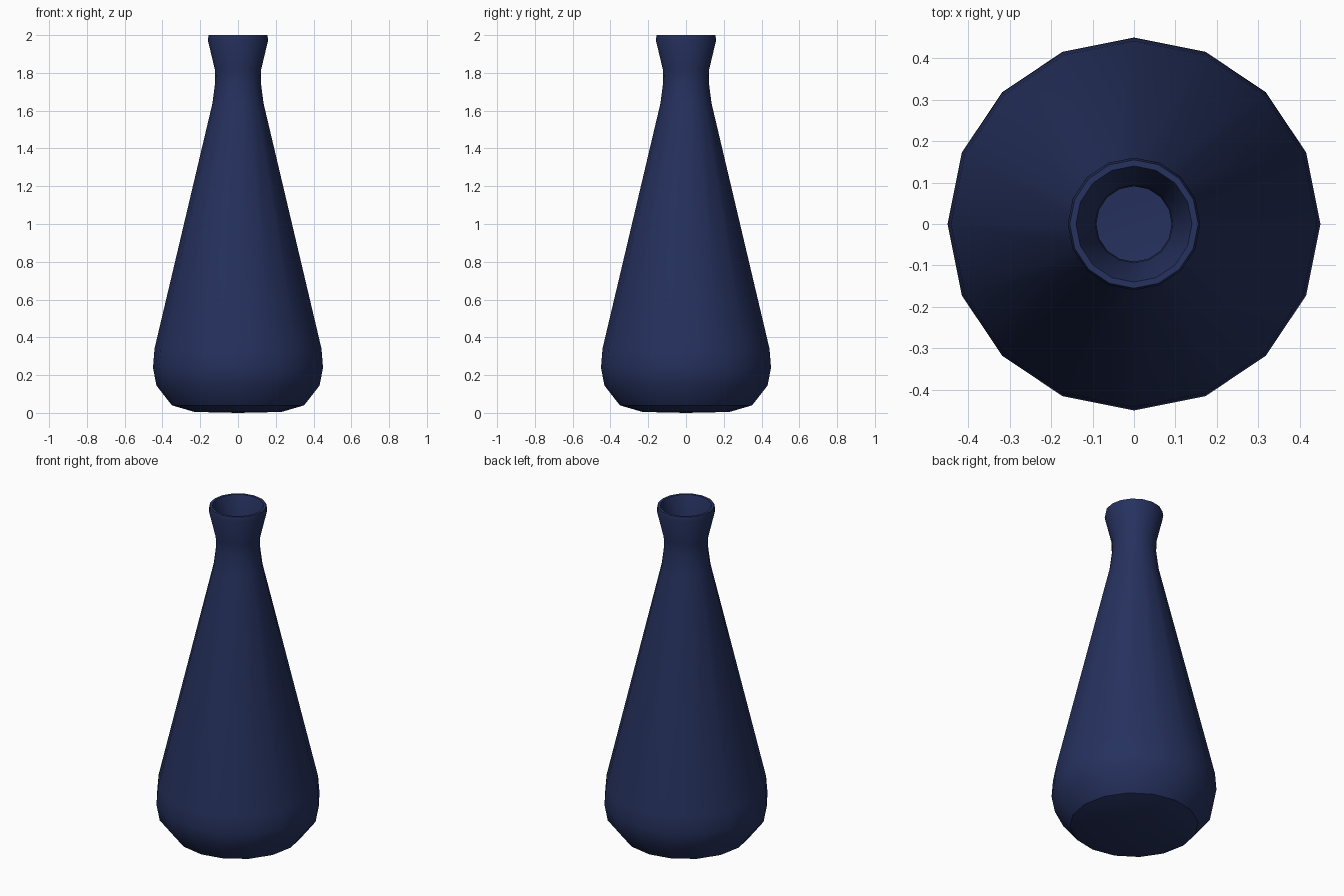
import bpy
import bmesh
import math

SIDES = 16

cube = bpy.data.objects.get("Cube")
if cube:
    bpy.data.objects.remove(cube, do_unlink=True)

# Dark blue glaze
glaze = bpy.data.materials.new("dark_blue_glaze")
glaze.use_nodes = True
colour = (0.019, 0.031, 0.112, 1)
glaze.diffuse_color = colour
glaze.node_tree.nodes["Principled BSDF"].inputs["Base Color"].default_value = colour


def lathe(name, profile, material):
    """Revolve (radius, height) points around z; zero radius makes a pole."""
    bm = bmesh.new()
    rings = []
    for r, z in profile:
        if r == 0:
            rings.append([bm.verts.new((0, 0, z))] * SIDES)
        else:
            angles = [math.tau * i / SIDES for i in range(SIDES)]
            rings.append([bm.verts.new((r * math.cos(a), r * math.sin(a), z)) for a in angles])
    for low, high in zip(rings, rings[1:]):
        for i in range(SIDES):
            j = (i + 1) % SIDES
            corners = dict.fromkeys((low[i], low[j], high[j], high[i]))
            bm.faces.new(list(corners))
    bmesh.ops.recalc_face_normals(bm, faces=bm.faces)
    mesh = bpy.data.meshes.new(name)
    bm.to_mesh(mesh)
    bm.free()
    mesh.materials.append(material)
    obj = bpy.data.objects.new(name, mesh)
    bpy.context.collection.objects.link(obj)
    return obj


# Outer wall from base to lip, then the inner wall back down to the floor
outer = [(0, 0), (0.23, 0.005), (0.35, 0.04), (0.432, 0.145), (0.45, 0.24),
         (0.442, 0.34), (0.135, 1.64), (0.121, 1.75), (0.123, 1.82), (0.16, 1.975)]
lip = [(0.155, 2.0), (0.14, 2.0)]
inner = [(0.132, 1.975), (0.094, 1.82), (0.091, 1.75), (0.105, 1.64), (0.41, 0.34),
         (0.418, 0.24), (0.4, 0.16), (0.335, 0.07), (0.22, 0.035), (0, 0.03)]
vase = lathe("vase", outer + lip + inner, glaze)

bpy.ops.object.select_all(action="DESELECT")
vase.select_set(True)
bpy.context.view_layer.objects.active = vase
bpy.ops.object.shade_smooth_by_angle(angle=math.radians(35))
